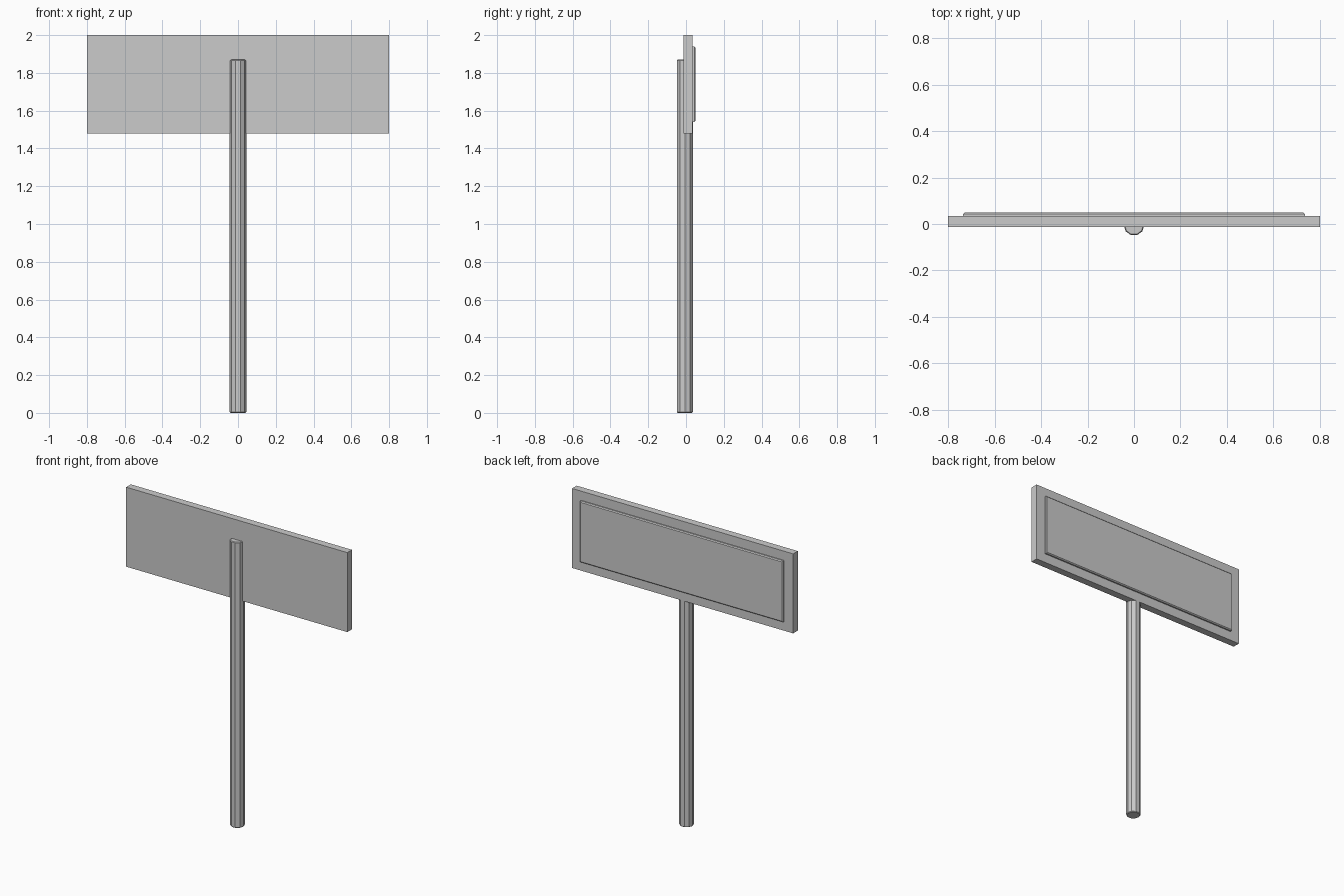
import bpy
import bmesh
import math
from mathutils import Matrix

cube = bpy.data.objects.get("Cube")
if cube:
    bpy.data.objects.remove(cube, do_unlink=True)

# Single plain grey
GREY = (0.6, 0.6, 0.6, 1)
grey = bpy.data.materials.new("plain_grey")
grey.diffuse_color = GREY
grey.use_nodes = True
grey.node_tree.nodes["Principled BSDF"].inputs["Base Color"].default_value = GREY


def finish(bm, name):
    mesh = bpy.data.meshes.new(name)
    bm.to_mesh(mesh)
    bm.free()
    mesh.materials.append(grey)
    obj = bpy.data.objects.new(name, mesh)
    bpy.context.collection.objects.link(obj)
    return obj


def box(name, half_width, y0, y1, z0, z1, chamfer=0):
    """Box between two depths and heights, with optional chamfered back rim."""
    bm = bmesh.new()
    bmesh.ops.create_cube(bm, size=1)
    bmesh.ops.scale(bm, vec=(2 * half_width, y1 - y0, z1 - z0), verts=bm.verts)
    bmesh.ops.translate(bm, vec=(0, (y0 + y1) / 2, (z0 + z1) / 2), verts=bm.verts)
    if chamfer:
        rim = [e for e in bm.edges if all(v.co.y > y1 - 0.001 for v in e.verts)]
        bmesh.ops.bevel(bm, geom=rim, offset=chamfer, segments=1, affect='EDGES')
    return finish(bm, name)


# Sign board and the raised panel on its back
box("sign_board", 0.8, -0.013, 0.035, 1.48, 2.0)
box("raised_panel", 0.735, 0.03, 0.05, 1.54, 1.94, chamfer=0.006)

# Ten-sided post, let into the board, with slightly eased ends
RADIUS, HEIGHT = 0.044, 1.87
bm = bmesh.new()
bmesh.ops.create_cone(bm, cap_ends=True, segments=10, radius1=RADIUS,
                      radius2=RADIUS, depth=HEIGHT,
                      matrix=Matrix.Translation((0, -0.006, HEIGHT / 2))
                      @ Matrix.Rotation(math.pi / 2, 4, 'Z'))
ends = [e for e in bm.edges if abs(e.verts[0].co.z - e.verts[1].co.z) < 0.001]
bmesh.ops.bevel(bm, geom=ends, offset=0.004, segments=1, affect='EDGES')
finish(bm, "post")
